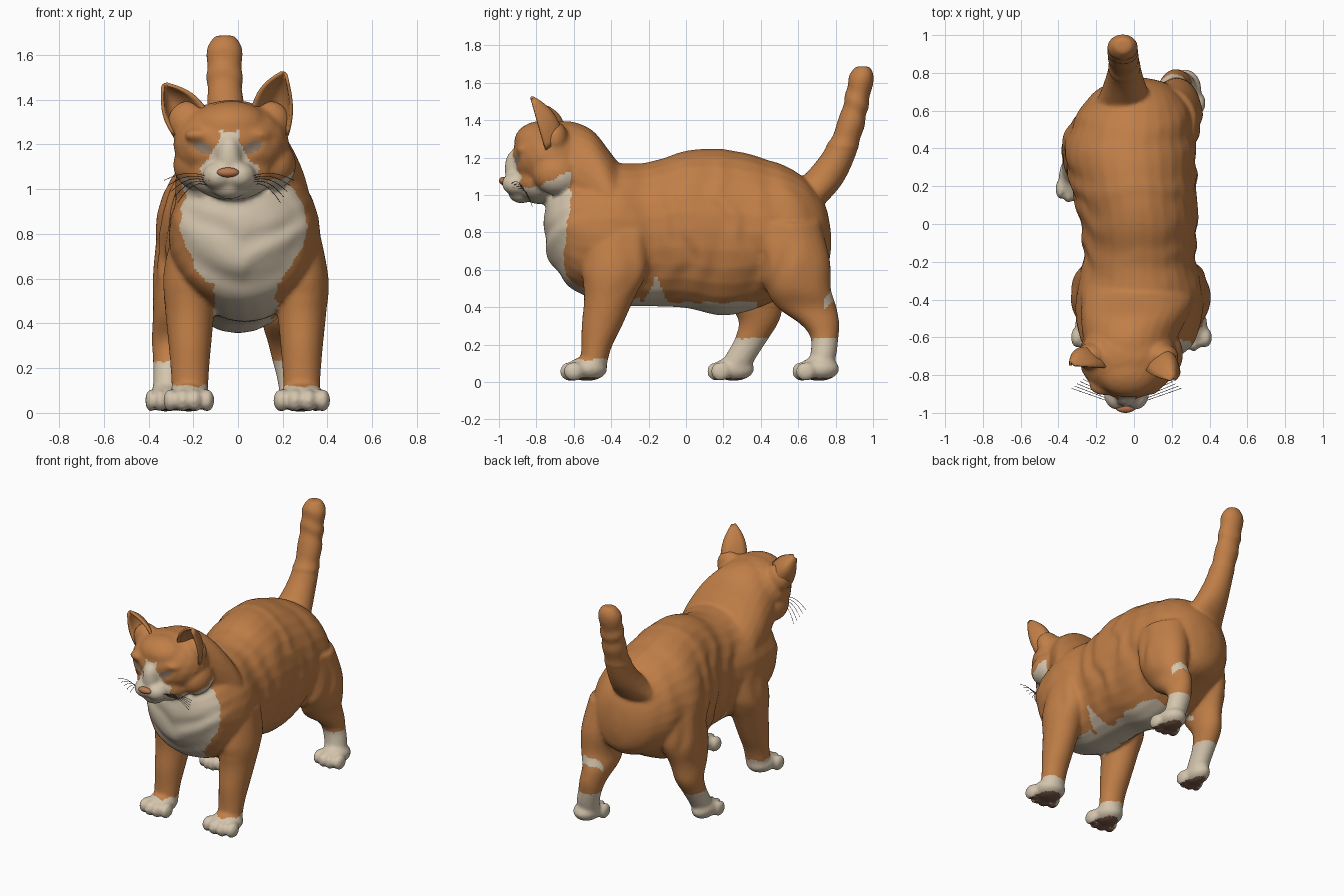
import bpy
import bmesh
from math import sin, cos, pi, tau, exp
from mathutils import Vector, Matrix, noise

if "Cube" in bpy.data.objects:
    bpy.data.objects.remove(bpy.data.objects["Cube"])


def material(name, rgb):
    mat = bpy.data.materials.new(name)
    mat.use_nodes = True
    color = (*rgb, 1)
    mat.diffuse_color = color
    mat.node_tree.nodes["Principled BSDF"].inputs["Base Color"].default_value = color
    return mat


ginger = material("ginger fur", (0.53, 0.21, 0.063))
cream = material("cream fur", (0.66, 0.56, 0.42))
eye_grey = material("eye grey", (0.29, 0.2, 0.145))
pad_brown = material("pad brown", (0.19, 0.1, 0.065))
nose_tan = material("nose tan", (0.49, 0.19, 0.08))
whisker_dark = material("whisker dark", (0.06, 0.05, 0.04))


def add_object(name, data, *mats):
    obj = bpy.data.objects.new(name, data)
    bpy.context.collection.objects.link(obj)
    for mat in mats:
        data.materials.append(mat)
    return obj


def mesh_object(name, bm, *mats):
    bmesh.ops.recalc_face_normals(bm, faces=bm.faces)
    for face in bm.faces:
        face.smooth = True
    mesh = bpy.data.meshes.new(name)
    bm.to_mesh(mesh)
    bm.free()
    return add_object(name, mesh, *mats)


def ball(bm, center, radii):
    matrix = Matrix.Translation(center) @ Matrix.Diagonal((*radii, 1))
    bmesh.ops.create_icosphere(bm, subdivisions=3, radius=1, matrix=matrix)


def spline(rows, steps=5):
    """Pass a smooth curve through rows of (x, y, z, radius a, radius b)."""
    pts = [Vector(row) for row in rows]
    out = []
    for i in range(len(pts) - 1):
        a, b, c, d = pts[max(i - 1, 0)], pts[i], pts[i + 1], pts[min(i + 2, len(pts) - 1)]
        for k in range(steps):
            t = k / steps
            out.append(b + (c - a) * (t / 2) + (a * 2 - b * 5 + c * 4 - d) * (t * t / 2)
                       + (b * 3 - a - c * 3 + d) * (t ** 3 / 2))
    return out + [pts[-1]]


def tube(bm, rows, second_axis, sides=28):
    """Skin elliptical rings lying in the plane of x and the second axis."""
    rings = []
    for x, y, z, ra, rb in spline(rows):
        rings.append([bm.verts.new(Vector((x + ra * cos(tau * i / sides), y, z))
                                   + second_axis * (rb * sin(tau * i / sides)))
                      for i in range(sides)])
    for low, high in zip(rings, rings[1:]):
        for i in range(sides):
            j = (i + 1) % sides
            bm.faces.new((low[i], low[j], high[j], high[i]))
    bm.faces.new(rings[0])
    bm.faces.new(rings[-1])


def paw(bm, x, y, width):
    ball(bm, (x, y, 0.07), (width * 0.44, 0.11, 0.065))
    for i in range(4):
        reach = 0.09 if i in (1, 2) else 0.07
        ball(bm, (x + (i - 1.5) * width * 0.26, y - reach, 0.056),
             (width * 0.155, 0.055, 0.052))


UP, BACK = Vector((0, 0, 1)), Vector((0, 1, 0))
bm = bmesh.new()

# Torso and neck
tube(bm, [(0.02, -0.757, 0.84, 0.03, 0.05), (0.02, -0.735, 0.83, 0.14, 0.17),
          (0.02, -0.68, 0.815, 0.24, 0.235),
          (0.02, -0.6, 0.8, 0.31, 0.31), (0.03, -0.4, 0.79, 0.34, 0.375),
          (0.03, -0.2, 0.79, 0.3, 0.385), (0.025, 0, 0.815, 0.31, 0.42),
          (0, 0.2, 0.8, 0.335, 0.445), (-0.02, 0.4, 0.8, 0.345, 0.4),
          (0, 0.58, 0.81, 0.3, 0.32), (0.01, 0.69, 0.78, 0.23, 0.25),
          (0.02, 0.75, 0.76, 0.14, 0.17), (0.02, 0.775, 0.75, 0.03, 0.05)], UP)
tube(bm, [(-0.02, -0.7, 1.16, 0.22, 0.235), (-0.02, -0.6, 1.1, 0.25, 0.29),
          (0, -0.5, 1.03, 0.28, 0.315), (0.02, -0.42, 0.95, 0.3, 0.3),
          (0.02, -0.36, 0.9, 0.3, 0.27), (0.02, -0.28, 0.88, 0.28, 0.24)], UP)

# Head, forehead, jaw, muzzle, chin, bridge, brows, cheeks and ear roots
ball(bm, (-0.03, -0.71, 1.2), (0.26, 0.22, 0.2))
ball(bm, (-0.03, -0.78, 1.28), (0.17, 0.14, 0.115))
ball(bm, (-0.03, -0.78, 1.07), (0.19, 0.14, 0.12))
ball(bm, (-0.04, -0.88, 1.01), (0.08, 0.07, 0.055))
ball(bm, (-0.04, -0.92, 1.14), (0.055, 0.05, 0.1))
for side in (-1, 1):
    ball(bm, (-0.04 + side * 0.045, -0.9, 1.06), (0.075, 0.085, 0.065))
    ball(bm, (-0.045 + side * 0.12, -0.85, 1.24), (0.075, 0.06, 0.035))
    ball(bm, (-0.015 + side * 0.175, -0.69, 1.11), (0.1, 0.13, 0.11))
    ball(bm, (-0.04 + side * 0.185, -0.7, 1.3), (0.09, 0.07, 0.095))

# Front legs, the right one mirrored and set closer in
front_leg = [(0.24, -0.36, 0.8, 0.13, 0.18), (0.28, -0.38, 0.6, 0.125, 0.175),
             (0.285, -0.41, 0.45, 0.11, 0.135), (0.285, -0.45, 0.3, 0.095, 0.108),
             (0.285, -0.48, 0.18, 0.085, 0.08), (0.285, -0.5, 0.06, 0.08, 0.07)]
tube(bm, front_leg, BACK)
tube(bm, [(0.07 - x, y, z, a, b) for x, y, z, a, b in front_leg], BACK)
paw(bm, 0.285, -0.53, 0.235)
paw(bm, -0.22, -0.53, 0.21)

# Rear legs in mid stride
tube(bm, [(0.18, 0.52, 0.85, 0.15, 0.2), (0.22, 0.57, 0.65, 0.14, 0.2),
          (0.23, 0.6, 0.5, 0.12, 0.175), (0.21, 0.645, 0.4, 0.1, 0.16),
          (0.22, 0.715, 0.31, 0.085, 0.105), (0.23, 0.74, 0.24, 0.078, 0.075),
          (0.25, 0.735, 0.15, 0.075, 0.07), (0.26, 0.71, 0.05, 0.07, 0.07)], BACK)
tube(bm, [(-0.2, 0.4, 0.8, 0.16, 0.2), (-0.25, 0.39, 0.6, 0.13, 0.2),
          (-0.28, 0.37, 0.45, 0.1, 0.16), (-0.3, 0.39, 0.33, 0.085, 0.11),
          (-0.31, 0.35, 0.23, 0.07, 0.09), (-0.315, 0.29, 0.13, 0.065, 0.085),
          (-0.32, 0.25, 0.05, 0.065, 0.08)], BACK)
paw(bm, 0.27, 0.71, 0.2)
paw(bm, -0.325, 0.255, 0.165)

# Raised tail
tube(bm, [(-0.05, 0.6, 0.95, 0.16, 0.14), (-0.05, 0.71, 1.06, 0.115, 0.125),
          (-0.05, 0.808, 1.2, 0.088, 0.095), (-0.055, 0.872, 1.35, 0.08, 0.076),
          (-0.06, 0.912, 1.5, 0.08, 0.068), (-0.06, 0.937, 1.63, 0.076, 0.065),
          (-0.06, 0.945, 1.69, 0.045, 0.04)], BACK)

# Fuse everything into one skin
body = mesh_object("cat_body", bm)
remesh = body.modifiers.new("fuse", "REMESH")
remesh.mode = "VOXEL"
remesh.voxel_size = 0.012
relax = body.modifiers.new("relax", "SMOOTH")
relax.factor, relax.iterations = 0.5, 6
skin = bpy.data.meshes.new_from_object(body.evaluated_get(bpy.context.evaluated_depsgraph_get()))
body.modifiers.clear()
body.data = skin
for mat in (ginger, cream, eye_grey, pad_brown):
    skin.materials.append(mat)

EYES = ((-0.16, -1), (0.065, 1))


def eye_distance(x, z):
    return min(((x - ex) / 0.042) ** 2 + ((z - 1.188 - side * (x - ex) * 0.35) / 0.025) ** 2
               for ex, side in EYES)


# Irregular fur folds on flanks, chest and tail, and sunken eyes
normals = [v.normal.copy() for v in skin.vertices]
for v, normal in zip(skin.vertices, normals):
    x, y, z = v.co
    wander = 3 * noise.noise(v.co * 5)
    if z > 0.45 and -0.45 < y < 0.7:
        fade = min(1, (z - 0.45) * 6, (y + 0.45) * 6, (0.7 - y) * 6)
        fade *= 1 - 0.8 * max(0, normal.z)
        v.co += normal * 0.006 * fade * sin(36 * y + 2 * sin(7 * z) + wander)
    elif y < -0.5 and 0.5 < z < 0.95:
        fade = min(1, (z - 0.5) * 8, (0.95 - z) * 8, (-0.5 - y) * 8)
        v.co += normal * 0.005 * fade * sin(32 * (z - 0.6 * abs(x - 0.02)) + wander)
    elif z > 1.25 and y > 0.7:
        v.co += normal * 0.003 * sin(48 * z + 12 * y + wander)
    elif y < -0.8 and z > 1.1:
        v.co += BACK * 0.012 * exp(-eye_distance(x, z) / 2)


def coat(p, normal):
    """Pick the slot: 0 ginger, 1 cream, 2 eye, 3 pad."""
    x, y, z = p
    ragged = 0.006 * sin(55 * x + 40 * y) + 0.005 * sin(70 * z)
    blaze = min(0.115, 0.03 + max(0, 1.2 - z) * 0.8)
    jaw = 1.045 + 0.07 * min(1, max(0, (y + 0.8) / 0.16))
    if z < 0.026 and normal.z < -0.85:
        return 3
    if z < (0.115 if y < 0 else 0.235) + ragged:
        return 1
    if y < -0.8 and z > 1.1 and eye_distance(x, z) < 1:
        return 2
    if y < -0.84 and 1.04 < z < 1.26 and abs(x + 0.04) < blaze + 0.012 + ragged:
        return 1
    if y < -0.62 + ragged and 0.58 < z < jaw + ragged:
        return int(abs(x - 0.025) < min(0.285, 0.17 + (z - 0.58) * 0.55) + ragged)
    if y < -0.25 and z < 0.6:
        return int(abs(x - 0.035) < 0.14 + ragged and normal.z < 0.3 and z > 0.4)
    if y < 0.38 and z < 0.43 + 0.12 * exp(-((y + 0.16) / 0.04) ** 2) + ragged:
        return int(abs(x) < 0.2 or y < 0.15)
    return int(x > 0.1 and y > 0.735 and 0.395 < z - ragged - (y - 0.75) < 0.45)


for poly in skin.polygons:
    poly.material_index = coat(poly.center, poly.normal)
    poly.use_smooth = True


# Ears: scooped shells open to the front
def ear(name, tip, inner, back, outer, rows=8, cols=12):
    tip, inner, back, outer = map(Vector, (tip, inner, back, outer))
    middle = (inner + outer) / 2
    bm = bmesh.new()
    grid = []
    for r in range(rows + 1):
        t = 0.93 * r / rows
        line = []
        for c in range(cols + 1):
            s = c / cols
            base = inner * (1 - s) ** 2 + back * (2 * s * (1 - s)) + outer * s * s
            bulge = (base - middle) * (0.3 * sin(pi * t))
            line.append(bm.verts.new(base.lerp(tip, t) + bulge))
        grid.append(line)
    for low, high in zip(grid, grid[1:]):
        for c in range(cols):
            bm.faces.new((low[c], low[c + 1], high[c + 1], high[c]))
    shell = mesh_object(name, bm, ginger).modifiers.new("thickness", "SOLIDIFY")
    shell.thickness, shell.offset = 0.014, 0


ear("left_ear", (0.21, -0.835, 1.53), (0.06, -0.77, 1.35), (0.19, -0.57, 1.37), (0.22, -0.75, 1.24))
ear("right_ear", (-0.335, -0.75, 1.475), (-0.14, -0.76, 1.35), (-0.28, -0.56, 1.36), (-0.285, -0.74, 1.24))

# Nose
bm = bmesh.new()
ball(bm, (-0.045, -0.975, 1.075), (0.05, 0.025, 0.022))
mesh_object("nose", bm, nose_tan)

# Whiskers: thin drooping curves
for side, label in ((-1, "right"), (1, "left")):
    for i in range(5):
        curve = bpy.data.curves.new(f"{label}_whisker_{i}", "CURVE")
        curve.dimensions = "3D"
        curve.bevel_depth, curve.bevel_resolution = 0.0014, 1
        line = curve.splines.new("POLY")
        line.points.add(6)
        for k, point in enumerate(line.points):
            t = k / 6
            point.co = (-0.04 + side * (0.09 + (0.2 - 0.015 * i) * t), -0.94 + 0.07 * t + 0.012 * i,
                        1.055 - 0.01 * i + 0.02 * sin(pi * t) - (0.015 + 0.015 * i) * t * t, 1)
        add_object(curve.name, curve, whisker_dark)
